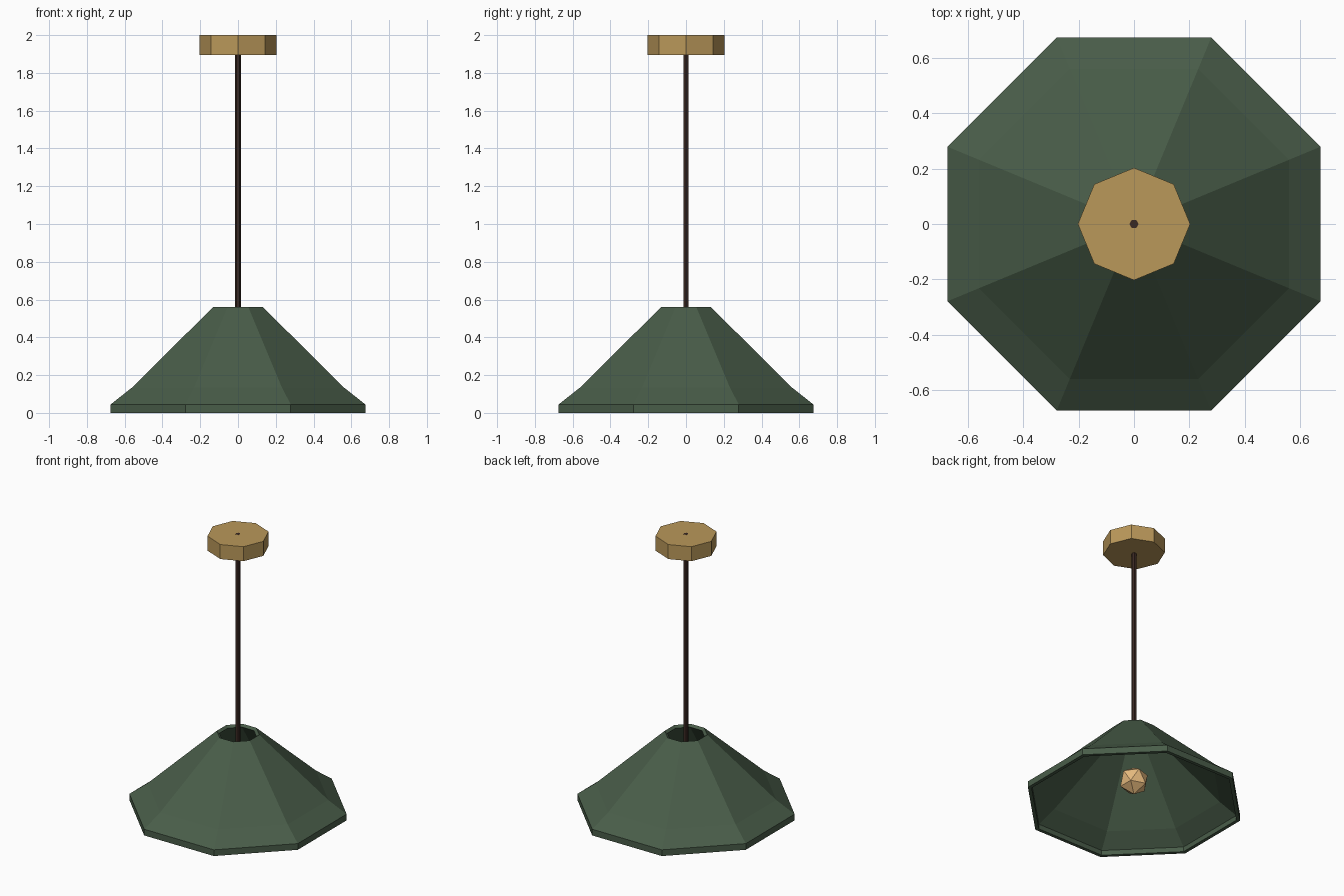
import bpy, bmesh, math

if "Cube" in bpy.data.objects:
    bpy.data.objects.remove(bpy.data.objects["Cube"])


def material(name, srgb):
    m = bpy.data.materials.new(name)
    lin = [((c / 255 + 0.055) / 1.055) ** 2.4 for c in srgb]
    m.diffuse_color = (*lin, 1)
    m.use_nodes = True
    m.node_tree.nodes["Principled BSDF"].inputs["Base Color"].default_value = m.diffuse_color
    return m


def finish(bm, name, mat):
    bmesh.ops.recalc_face_normals(bm, faces=bm.faces)
    me = bpy.data.meshes.new(name)
    bm.to_mesh(me)
    bm.free()
    me.materials.append(mat)
    ob = bpy.data.objects.new(name, me)
    bpy.context.collection.objects.link(ob)
    return ob


def revolve(name, profile, sides, start, mat, closed=False):
    """Sweep (radius, z) points round the z axis; closed joins last to first, else caps ends."""
    bm = bmesh.new()
    rings = []
    for r, z in profile:
        angles = [start + 2 * math.pi * i / sides for i in range(sides)]
        rings.append([bm.verts.new((r * math.cos(a), r * math.sin(a), z)) for a in angles])
    pairs = list(zip(rings, rings[1:]))
    if closed:
        pairs.append((rings[-1], rings[0]))
    else:
        bm.faces.new(rings[0])
        bm.faces.new(rings[-1])
    for a, b in pairs:
        for i in range(sides):
            j = (i + 1) % sides
            bm.faces.new((a[i], a[j], b[j], b[i]))
    return finish(bm, name, mat)


green = material("dark green enamel", (73, 93, 73))
brass = material("brass", (186, 152, 90))
brown = material("dark brown cord", (58, 40, 34))
glow = material("warm bulb", (230, 186, 126))

# Octagonal shade: hollow shell, profile given as distance to the flat sides
k = 1 / math.cos(math.pi / 8)
shell = [(0.674, 0), (0.674, 0.045), (0.56, 0.135), (0.132, 0.56),
         (0.114, 0.545), (0.545, 0.118), (0.65, 0.035), (0.65, 0)]
revolve("shade", [(r * k, z) for r, z in shell], 8, math.pi / 8, green, closed=True)

# Ceiling canopy, corners on the axes
revolve("ceiling_canopy", [(0.203, 1.895), (0.203, 2.0)], 8, 0, brass)

# Hanging cord
revolve("cord", [(0.0165, 0.45), (0.0165, 2.0005)], 6, 0, brown)

# Faceted bulb
bm = bmesh.new()
bmesh.ops.create_icosphere(bm, subdivisions=1, radius=0.1)
bmesh.ops.translate(bm, verts=bm.verts, vec=(0, 0, 0.175))
finish(bm, "bulb", glow)
